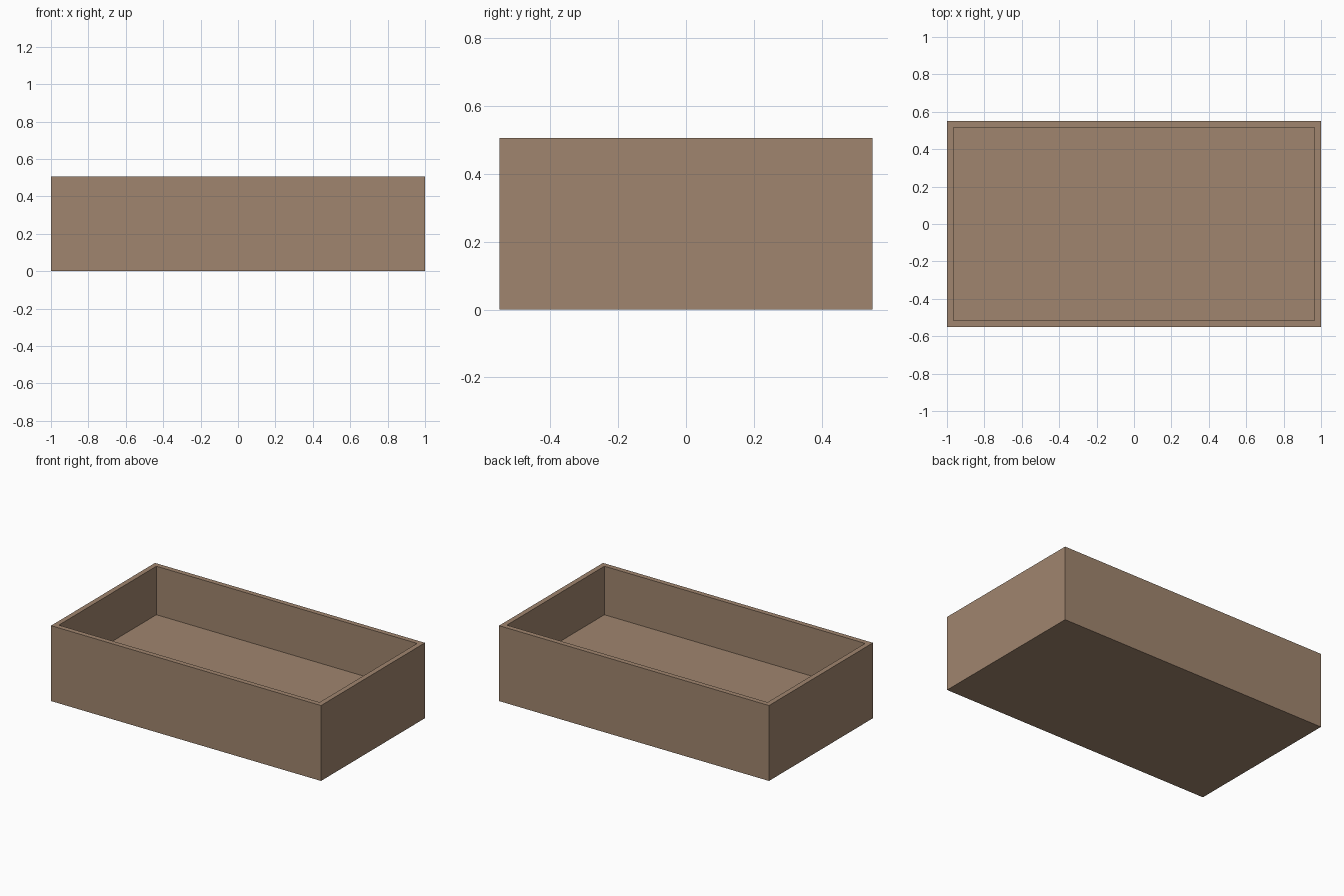
import bpy, bmesh

if "Cube" in bpy.data.objects:
    bpy.data.objects.remove(bpy.data.objects["Cube"])

W, D, H = 2.0, 1.1, 0.505      # outer size
WALL, FLOOR = 0.034, 0.18      # wall thickness, height of inner floor

wood = bpy.data.materials.new("brown_wood")
wood.diffuse_color = (0.352, 0.235, 0.156, 1)
wood.use_nodes = True
wood.node_tree.nodes["Principled BSDF"].inputs["Base Color"].default_value = wood.diffuse_color

# solid block, then inset the top face and push it down to form the tray
bm = bmesh.new()
bmesh.ops.create_cube(bm, size=1)
for v in bm.verts:
    v.co = (v.co.x * W, v.co.y * D, (v.co.z + 0.5) * H)
bm.normal_update()
top = max(bm.faces, key=lambda f: f.calc_center_median().z)
bmesh.ops.inset_region(bm, faces=[top], thickness=WALL, use_even_offset=True)

# recess: extrude the inset face downwards to the inner floor
res = bmesh.ops.extrude_discrete_faces(bm, faces=[top])
for v in res["faces"][0].verts:
    v.co.z = FLOOR
bmesh.ops.recalc_face_normals(bm, faces=bm.faces)

mesh = bpy.data.meshes.new("open_box")
bm.to_mesh(mesh)
bm.free()
mesh.materials.append(wood)
box = bpy.data.objects.new("open_box", mesh)
bpy.context.collection.objects.link(box)
